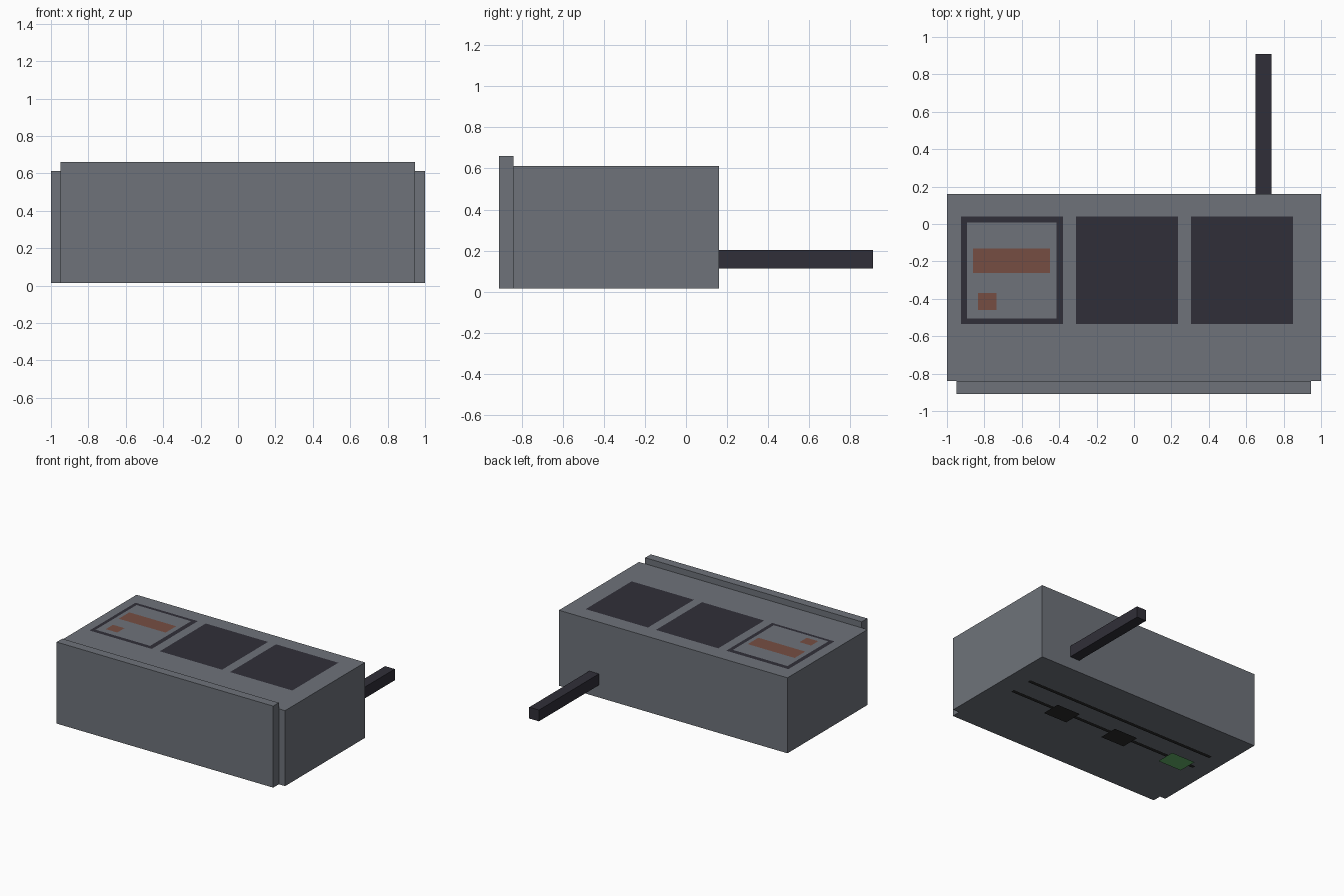
import bpy

if "Cube" in bpy.data.objects:
    bpy.data.objects.remove(bpy.data.objects["Cube"])


def material(name, rgb):
    m = bpy.data.materials.new(name)
    m.diffuse_color = (*rgb, 1.0)
    m.use_nodes = True
    m.node_tree.nodes["Principled BSDF"].inputs["Base Color"].default_value = m.diffuse_color
    return m


GREY = material("steel grey", (0.156, 0.171, 0.195))
DARK = material("dark charcoal", (0.030, 0.028, 0.040))
BROWN = material("rust brown", (0.180, 0.076, 0.055))
BLACK = material("black", (0.024, 0.024, 0.025))
GREEN = material("green", (0.13, 0.45, 0.15))


def add_mesh(name, verts, faces, mat):
    me = bpy.data.meshes.new(name)
    me.from_pydata(verts, [], faces)
    me.materials.append(mat)
    ob = bpy.data.objects.new(name, me)
    bpy.context.collection.objects.link(ob)
    return ob


def box(name, x0, x1, y0, y1, z0, z1, mat):
    v = [(x, y, z) for z in (z0, z1) for x, y in ((x0, y0), (x1, y0), (x1, y1), (x0, y1))]
    f = [(3, 2, 1, 0), (4, 5, 6, 7)]
    f += [(i, (i + 1) % 4, (i + 1) % 4 + 4, i + 4) for i in range(4)]
    return add_mesh(name, v, f, mat)


def plate(name, x0, x1, y0, y1, z, mat, up=True):
    # single flat sheet facing up or down
    v = [(x0, y0, z), (x1, y0, z), (x1, y1, z), (x0, y1, z)]
    return add_mesh(name, v, [(0, 1, 2, 3) if up else (3, 2, 1, 0)], mat)


# Main case, raised front panel and rear rod
TOP = 0.612
box("case", -1, 1, -0.84, 0.16, 0.015, TOP, GREY)
box("front_panel", -0.95, 0.945, -0.91, -0.84, 0.015, 0.66, GREY)
box("rear_rod", 0.65, 0.735, 0.16, 0.91, 0.113, 0.202, DARK)

# Three dark squares on the top
for i, x in enumerate((-0.925, -0.31, 0.305)):
    plate(f"top_square_{i + 1}", x, x + 0.545, -0.535, 0.04, TOP + 0.003, DARK)

# Control area framed by the first square
plate("control_panel", -0.893, -0.415, -0.505, 0.007, TOP + 0.006, GREY)
plate("control_display", -0.86, -0.45, -0.262, -0.13, TOP + 0.009, BROWN)
plate("left_button", -0.835, -0.735, -0.46, -0.37, TOP + 0.009, BROWN)
plate("right_button", -0.57, -0.47, -0.46, -0.37, TOP + 0.009, GREY)

# Long strips under the case
for i, y in enumerate((-0.16, -0.345)):
    plate(f"bottom_strip_{i + 1}", -0.855, 0.855, y - 0.015, y + 0.015, 0.007, BLACK, up=False)

# Pads under the case, the last one green
for i, (x, mat) in enumerate(((0.38, BLACK), (-0.16, BLACK), (-0.70, GREEN))):
    plate(f"bottom_pad_{i + 1}", x - 0.105, x + 0.105, -0.435, -0.28, 0.0, mat, up=False)
